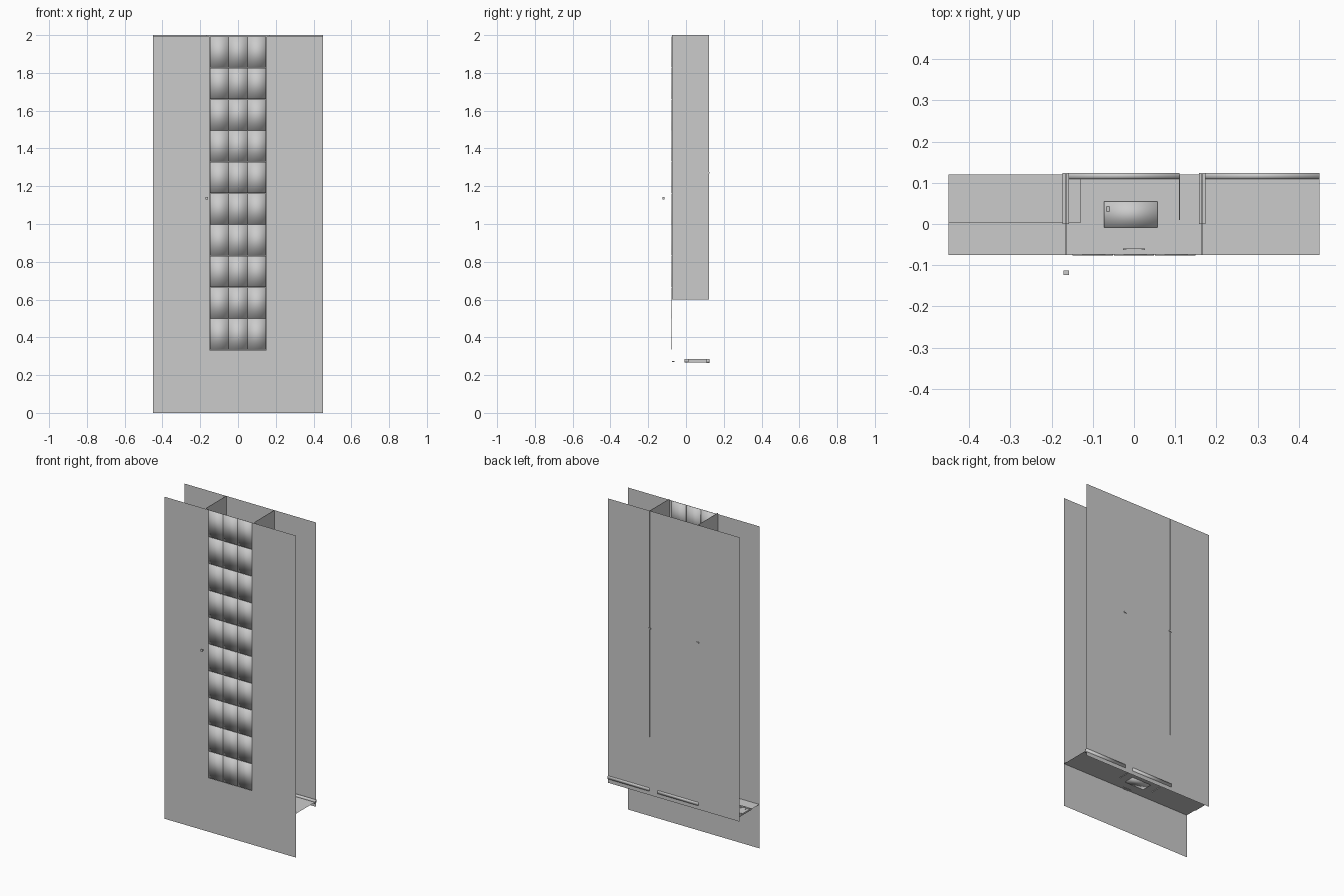
import bpy

if "Cube" in bpy.data.objects:
    bpy.data.objects.remove(bpy.data.objects["Cube"])


def mesh_object(name, verts, faces, smooth=False):
    me = bpy.data.meshes.new(name)
    me.from_pydata(verts, [], faces)
    me.update()
    for p in me.polygons:
        p.use_smooth = smooth
    ob = bpy.data.objects.new(name, me)
    bpy.context.collection.objects.link(ob)
    return ob


def box(name, x0, x1, y0, y1, z0, z1, smooth=False):
    v = [(x, y, z) for x in (x0, x1) for y in (y0, y1) for z in (z0, z1)]
    f = [(0, 1, 3, 2), (4, 6, 7, 5), (0, 4, 5, 1),
         (2, 3, 7, 6), (0, 2, 6, 4), (1, 5, 7, 3)]
    return mesh_object(name, v, f, smooth)


def wall(name, x0, x1, y, z0, z1):
    """Thin sheet facing the front."""
    return mesh_object(name, [(x0, y, z0), (x1, y, z0), (x1, y, z1), (x0, y, z1)], [(0, 1, 2, 3)])


W, FRONT, BACK = 0.45, -0.075, 0.12
TOP, SHELF, T0 = 1.993, 0.272, 0.334

# Front sheet around the tiled opening
wall("front_panel_left", -W, -0.15, FRONT, 0, TOP)
wall("front_panel_right", 0.15, W, FRONT, 0, TOP)
wall("front_panel_bottom", -0.15, 0.15, FRONT, 0, T0)

# 3 x 10 soft-shaded tiles
step = (TOP - T0) / 10
for r in range(10):
    for c in range(3):
        x, z = -0.15 + c * 0.1, T0 + r * step
        box("tile", x + 0.001, x + 0.099, FRONT - 0.001, FRONT + 0.002,
            z + 0.001, z + step - 0.001, True)

# Back sheet and floor shelf
wall("back_panel", -W, W, BACK, 0.24, 2.0)
mesh_object("floor_shelf", [(-W, FRONT, SHELF), (W, FRONT, SHELF), (W, BACK, SHELF), (-W, BACK, SHELF)],
            [(0, 1, 2, 3)])

# Dividers with cross bars
for s in (-1, 1):
    x = s * 0.165
    box("divider", x - 0.001, x + 0.001, FRONT, BACK + 0.001, 0.6, 2.0)
    box("divider_bar", x - 0.008, x + 0.008, 0.0, 0.124, 1.268, 1.276)

# Rails along the back of the shelf
box("rear_rail_left", -0.17, 0.11, 0.109, 0.124, 0.265, 0.284, True)
box("rear_rail_right", 0.165, W, 0.109, 0.124, 0.265, 0.284, True)
box("cross_plate", 0.109, 0.111, 0.01, 0.115, 0.268, 0.284)

# Slotted module board on the left of the shelf
box("module_board", -W, -0.13, 0.003, 0.12, 0.268, 0.278)
for i in range(9):
    x = -0.447 + i * 0.036
    for y in (0.012, 0.09):
        box("module_slot", x, x + 0.028, y, y + 0.008, 0.278, 0.281)
    box("module_pin", x + 0.008, x + 0.02, 0.03, 0.034, 0.278, 0.280)

# Soft-shaded central unit with small button, and front latch
box("central_unit", -0.073, 0.057, -0.008, 0.055, 0.268, 0.284, True)
box("unit_button", -0.067, -0.06, 0.03, 0.042, 0.283, 0.285)
box("latch_plate", -0.027, 0.027, -0.063, -0.06, 0.27, 0.276)
box("latch_block", -0.018, 0.018, FRONT, -0.063, 0.27, 0.274)

# Small knob floating before the front sheet
box("knob", -0.171, -0.158, -0.124, -0.113, 1.13, 1.142)
